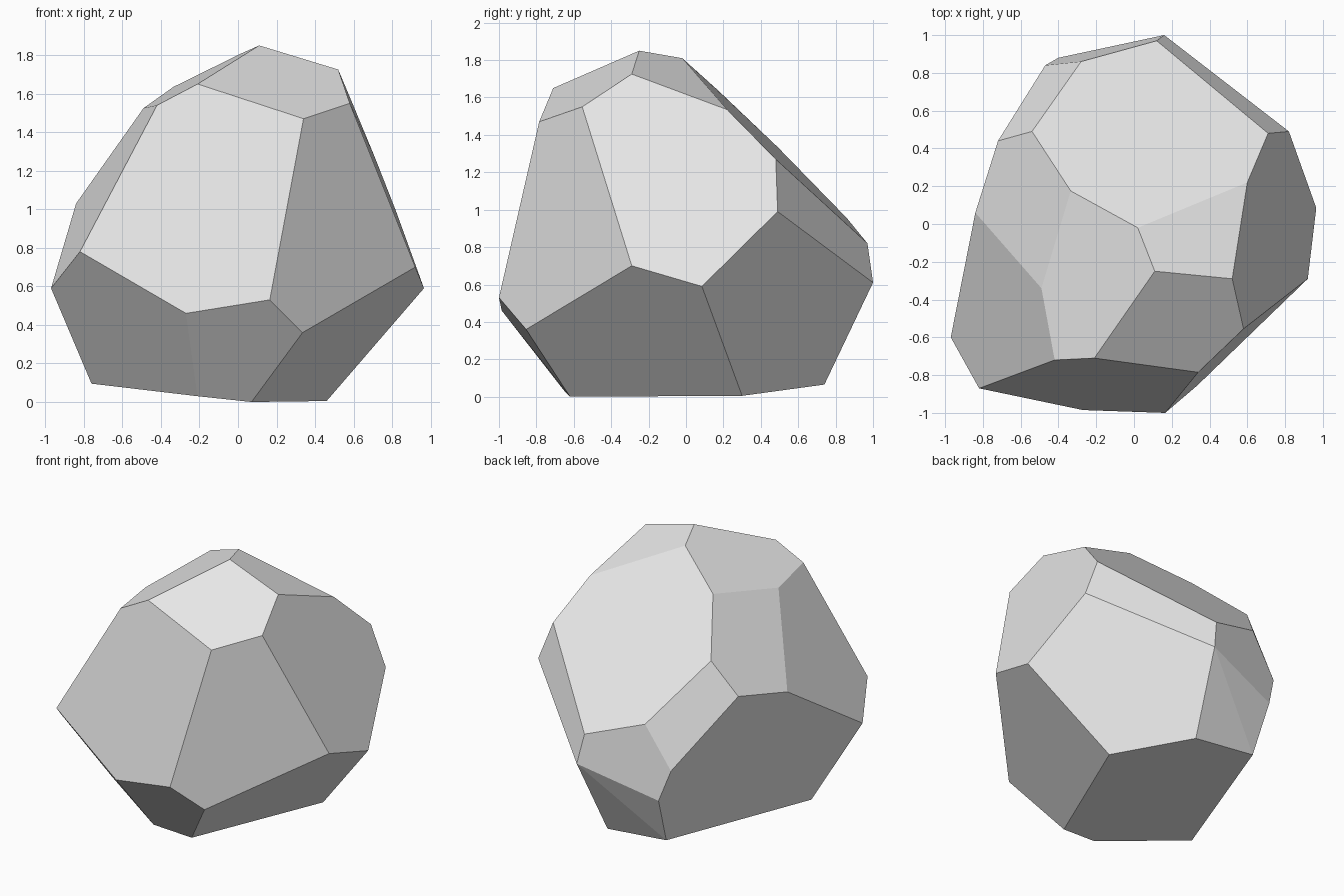
import bpy
import bmesh
import math
from mathutils import Vector

# Remove the default object
default_object = bpy.data.objects.get("Cube")
if default_object:
    bpy.data.objects.remove(default_object, do_unlink=True)


def make_material(name, colour):
    material = bpy.data.materials.new(name)
    material.use_nodes = True
    material.diffuse_color = colour
    shader = material.node_tree.nodes["Principled BSDF"]
    shader.inputs["Base Color"].default_value = colour
    return material


def make_faceted_stone(name, corner_groups, material):
    """Wrap the corner points in a convex shell and merge coplanar triangles."""
    shell = bmesh.new()
    for group in corner_groups:
        for corner in group:
            shell.verts.new(Vector(corner))
    bmesh.ops.convex_hull(shell, input=list(shell.verts))
    bmesh.ops.dissolve_limit(
        shell,
        angle_limit=math.radians(4),
        verts=list(shell.verts),
        edges=list(shell.edges),
    )
    bmesh.ops.recalc_face_normals(shell, faces=list(shell.faces))
    for face in shell.faces:
        face.smooth = False

    mesh = bpy.data.meshes.new(name)
    shell.to_mesh(mesh)
    shell.free()
    mesh.materials.append(material)
    stone = bpy.data.objects.new(name, mesh)
    bpy.context.scene.collection.objects.link(stone)
    return stone


# Crown: the small facet at the peak and the corners around it
crown = [
    (.11, -.25, 1.85), (.52, -.29, 1.725), (.58, -.555, 1.55),
    (.34, -.785, 1.47), (-.21, -.71, 1.65), (-.42, -.72, 1.54),
    (-.49, -.34, 1.525), (-.335, .175, 1.635), (.02, -.02, 1.81),
    (.6, .22, 1.535),
]

# Back slope: the large tilted facet and its narrow rims
back_slope = [
    (.71, .48, 1.27), (.82, .49, .99), (.16, 1, .61), (.12, .97, .82),
    (-.28, .86, .955), (-.54, .49, 1.335), (-.72, .44, 1.11),
    (-.47, .84, .665), (-.4, .88, .45),
]

# Girdle: the widest corners around the front and sides
girdle = [
    (-.84, .06, 1.03), (-.82, -.87, .78), (-.97, -.6, .59),
    (-.27, -.985, .46), (.165, -1, .53), (.335, -.855, .36),
    (.92, -.29, .7), (.965, .085, .59),
]

# Base: the slightly tilted underside
base = [
    (.46, .3, .005), (.07, -.62, 0), (-.21, -.65, .03),
    (-.76, -.325, .095), (-.37, .75, .112), (.1, .74, .065),
]

stone_grey = make_material("stone grey", (.8, .8, .8, 1))
make_faceted_stone("faceted_rock", (crown, back_slope, girdle, base), stone_grey)
